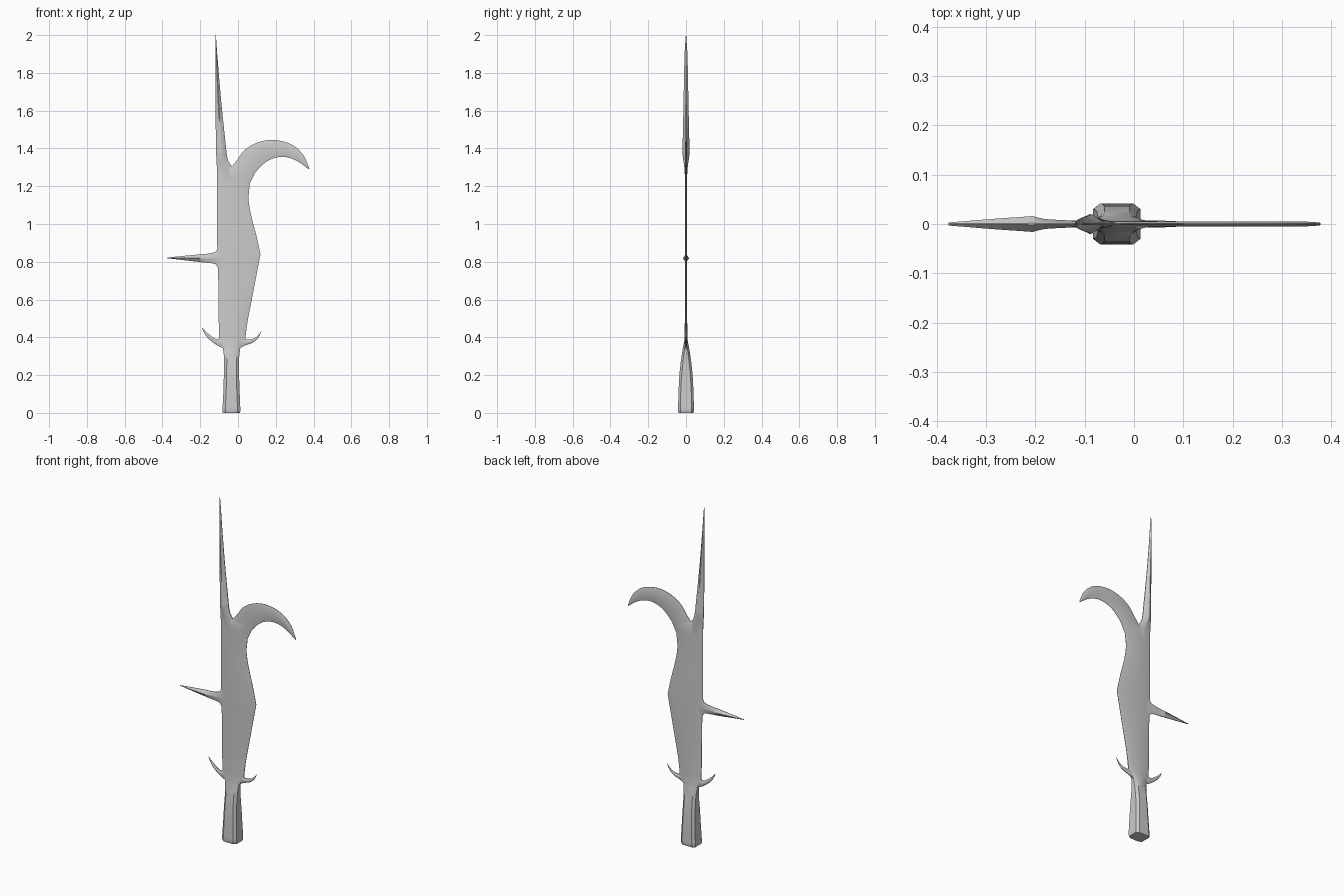
import bpy, bmesh, math


def catmull(a, b, c, d, t):
    return [0.5 * (2*q + (r - p)*t + (2*p - 5*q + 4*r - s)*t*t + (3*q - p - 3*r + s)*t**3)
            for p, q, r, s in zip(a, b, c, d)]


def refine(run, n):
    """Smooth a run of sections."""
    out = []
    for i in range(len(run) - 1):
        a, d = run[max(i - 1, 0)], run[min(i + 2, len(run) - 1)]
        out += [catmull(a, run[i], run[i + 1], d, k / n) for k in range(n)]
    return out + [list(run[-1])]


def loft(name, *runs, n=4, cap_start=False):
    """Section = left x, z, right x, z, half thickness, bevel fraction, edge fraction.
    Each new run starts with a crease at the end of the previous one."""
    secs = []
    for run in runs:
        full = ([secs[-1]] if secs else []) + list(run)
        secs = secs[:-1] + refine(full, n)
    bm = bmesh.new()
    rings = []
    for lx, lz, rx, rz, h, b, e in secs:
        prof = [(0, -e), (b, -1), (1 - b, -1), (1, -e), (1, e), (1 - b, 1), (b, 1), (0, e)]
        rings.append([bm.verts.new((lx + (rx - lx)*t, h*y, lz + (rz - lz)*t)) for t, y in prof])
    for r, s in zip(rings, rings[1:]):
        for i in range(8):
            j = (i + 1) % 8
            bm.faces.new((r[i], r[j], s[j], s[i]))
    bm.faces.new(rings[-1])
    if cap_start:
        bm.faces.new(rings[0])
    bmesh.ops.recalc_face_normals(bm, faces=bm.faces)
    if not cap_start:  # keep outward normals on the open, embedded end
        c = sum((v.co for v in rings[1]), rings[1][0].co * 0) / 8
        f = next(f for f in rings[1][1].link_faces if rings[1][2] in f.verts)
        if f.normal.dot(f.calc_center_median() - c) < 0:
            bmesh.ops.reverse_faces(bm, faces=bm.faces)
    me = bpy.data.meshes.new(name)
    bm.to_mesh(me)
    bm.free()
    ob = bpy.data.objects.new(name, me)
    bpy.context.collection.objects.link(ob)
    bpy.ops.object.select_all(action='DESELECT')
    ob.select_set(True)
    bpy.context.view_layer.objects.active = ob
    bpy.ops.object.shade_smooth_by_angle(angle=math.radians(35))
    return ob


# Socket, blade and hook in one continuous ribbon
loft("blade_with_socket_and_hook",
     [(-.080, 0, .010, 0, .039, .16, .72), (-.083, .012, .013, .012, .042, .16, .72)],
     # socket tapering into the flat blade
     [(-.078, .10, .009, .10, .040, .17, .70), (-.075, .20, .006, .20, .035, .18, .65),
      (-.074, .29, .006, .29, .025, .18, .55), (-.080, .345, .012, .345, .016, .18, .45)],
     # lower blade
     [(-.099, .385, .038, .385, .009, .16, .30)],
     [(-.102, .48, .050, .48, .0065, .14, .2), (-.103, .60, .073, .60, .0055, .13, .15),
      (-.105, .72, .096, .72, .005, .13, .15), (-.109, .84, .119, .84, .005, .13, .15)],
     # upper blade
     [(-.111, .95, .097, .94, .005, .13, .15), (-.111, 1.05, .071, 1.04, .005, .13, .15),
      (-.111, 1.17, .056, 1.13, .005, .13, .15), (-.112, 1.30, .063, 1.215, .005, .13, .15)],
     # hook
     [(-.032, 1.305, .092, 1.273, .005, .15, .2)],
     [(-.004, 1.34, .125, 1.309, .005, .17, .2), (.037, 1.393, .157, 1.334, .005, .2, .2),
      (.100, 1.430, .192, 1.349, .005, .2, .2), (.170, 1.445, .226, 1.355, .005, .22, .2),
      (.240, 1.437, .258, 1.353, .005, .24, .2), (.300, 1.411, .292, 1.343, .005, .26, .2),
      (.348, 1.362, .330, 1.323, .005, .28, .25), (.378, 1.293, .374, 1.290, .003, .3, .3)],
     cap_start=True)

# Long top spike, diamond section
loft("top_spike",
     [(-.110, 1.22, -.005, 1.22, .004, .4, .1), (-.112, 1.30, -.031, 1.30, .009, .4, .15),
      (-.114, 1.335, -.052, 1.335, .014, .43, .12), (-.116, 1.38, -.061, 1.38, .020, .46, .1)],
     [(-.117, 1.42, -.065, 1.42, .018, .46, .1), (-.119, 1.65, -.089, 1.65, .013, .46, .1),
      (-.120, 1.90, -.110, 1.90, .008, .44, .15)],
     [(-.119, 2.0, -.117, 2.0, .001, .4, .2)], n=3)

# Back spike, diamond section
loft("back_spike",
     [(-.085, .755, -.085, .885, .004, .4, .2), (-.108, .770, -.108, .872, .005, .4, .2),
      (-.118, .786, -.118, .854, .006, .42, .2), (-.145, .793, -.145, .845, .008, .44, .15),
      (-.180, .796, -.180, .841, .010, .46, .1), (-.205, .799, -.205, .839, .016, .46, .1)],
     [(-.290, .809, -.290, .831, .010, .46, .1), (-.376, .819, -.376, .822, .003, .4, .2)], n=3)

# Two curved barbs above the socket
barbs = {
    "left_barb": [(-.065, .335, -.065, .410, .006, .3, .3), (-.090, .347, -.095, .395, .007, .35, .3),
                  (-.118, .362, -.118, .392, .007, .38, .3), (-.152, .389, -.143, .408, .006, .4, .3),
                  (-.178, .421, -.170, .430, .004, .4, .3), (-.192, .451, -.190, .451, .001, .4, .3)],
    "right_barb": [(-.010, .325, -.010, .405, .006, .3, .3), (.022, .349, .030, .396, .007, .35, .3),
                   (.048, .361, .045, .388, .007, .38, .3), (.080, .373, .075, .391, .006, .4, .3),
                   (.105, .394, .099, .404, .004, .4, .3), (.125, .431, .123, .431, .001, .4, .3)],
}
for name, secs in barbs.items():
    loft(name, secs)
